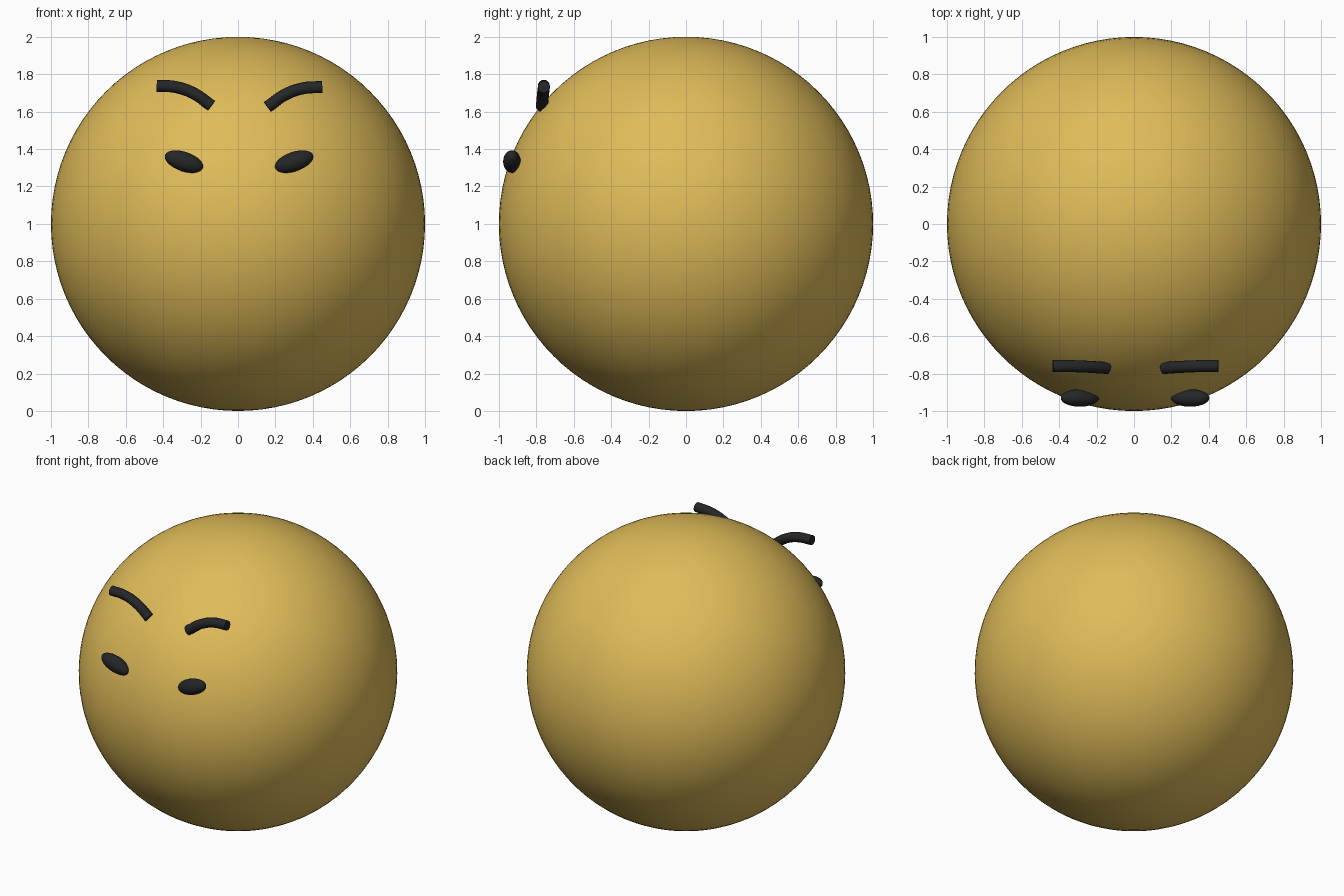
import bpy
import math
from mathutils import Vector

cube = bpy.data.objects.get("Cube")
if cube:
    bpy.data.objects.remove(cube, do_unlink=True)


def material(name, rgb, rough):
    m = bpy.data.materials.new(name)
    m.use_nodes = True
    m.diffuse_color = (*rgb, 1)
    bsdf = m.node_tree.nodes["Principled BSDF"]
    bsdf.inputs["Base Color"].default_value = (*rgb, 1)
    bsdf.inputs["Roughness"].default_value = rough
    return m


gold = material("golden_yellow", (0.74, 0.50, 0.10), 0.6)
black = material("soft_black", (0.018, 0.019, 0.02), 0.6)


def ellipsoid(name, mat, location, scale, tilt=0, segments=48, rings=24):
    bpy.ops.mesh.primitive_uv_sphere_add(
        segments=segments, ring_count=rings, location=location, rotation=(0, tilt, 0))
    ob = bpy.context.object
    ob.name = name
    ob.scale = scale
    ob.data.materials.append(mat)
    bpy.ops.object.shade_smooth()
    return ob


def brow(name, points):
    # Round tube with flat caps swept along a smooth arc
    curve = bpy.data.curves.new(name, "CURVE")
    curve.dimensions = "3D"
    curve.bevel_depth = 0.032
    curve.bevel_resolution = 6
    curve.use_fill_caps = True
    curve.resolution_u = 8
    spline = curve.splines.new("BEZIER")
    spline.bezier_points.add(len(points) - 1)
    for bp, p in zip(spline.bezier_points, points):
        bp.co = Vector(p)
        bp.handle_left_type = bp.handle_right_type = "AUTO"
    ob = bpy.data.objects.new(name, curve)
    bpy.context.collection.objects.link(ob)
    curve.materials.append(black)
    bpy.ops.object.select_all(action="DESELECT")
    ob.select_set(True)
    bpy.context.view_layer.objects.active = ob
    bpy.ops.object.convert(target="MESH")
    bpy.ops.object.shade_smooth_by_angle(angle=math.radians(40))


# Round head
ellipsoid("head", gold, (0, 0, 1), (1, 1, 1), segments=96, rings=48)

# Slanted eyes and arched brows, set very slightly off centre
arc = [(0.435, -0.760, 1.738), (0.335, -0.760, 1.732),
       (0.235, -0.764, 1.697), (0.142, -0.770, 1.632)]
for side, sign, shift in (("left", 1, 0.016), ("right", -1, 0)):
    ellipsoid(side + "_eye", black, (sign * 0.289 + shift * 0.7, -0.93, 1.333),
              (0.107, 0.047, 0.052), tilt=-sign * math.radians(19))
    brow(side + "_brow", [(sign * (x + shift), y, z - shift * 0.4) for x, y, z in arc])
